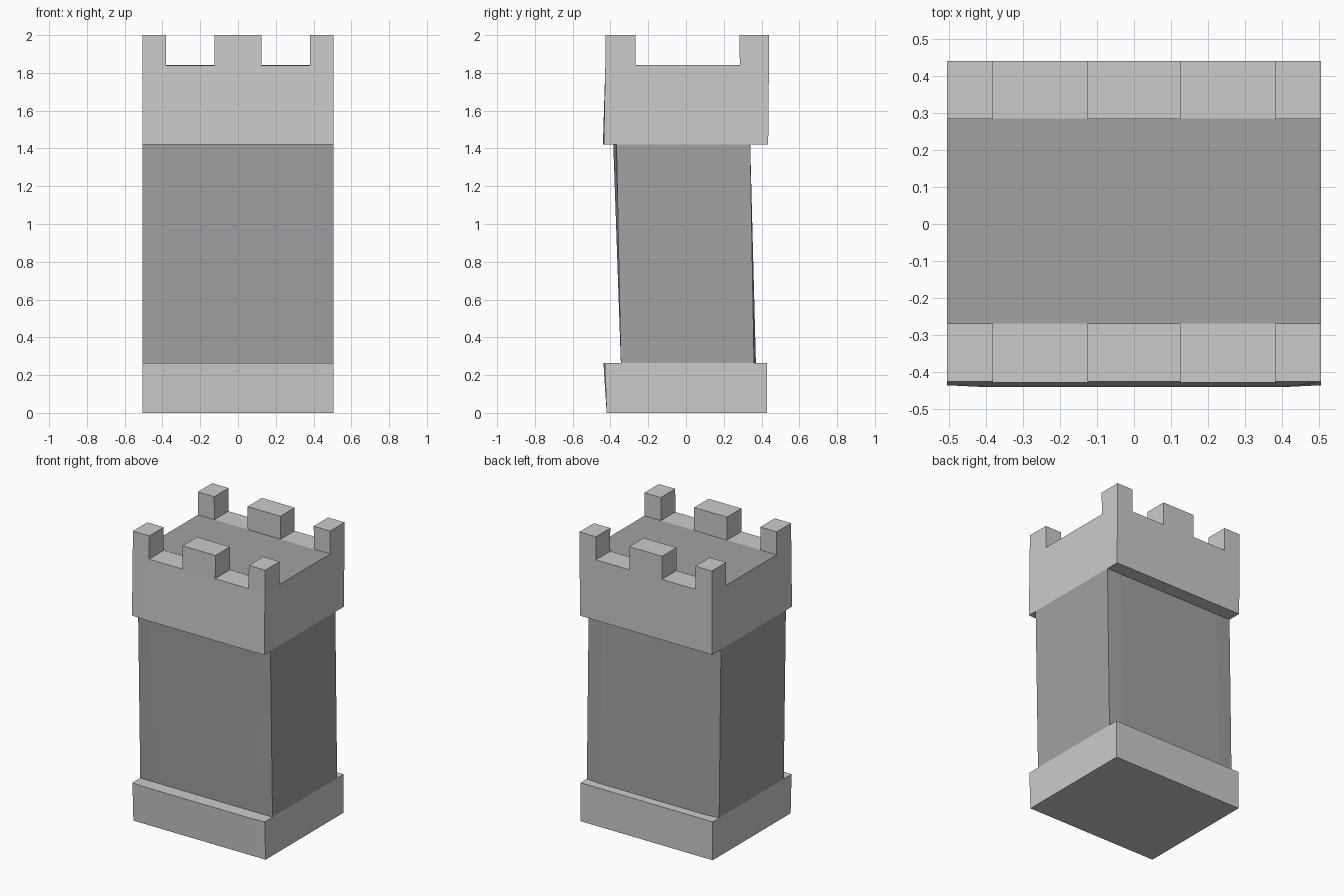
import bpy, bmesh

if "Cube" in bpy.data.objects:
    bpy.data.objects.remove(bpy.data.objects["Cube"])

dark = bpy.data.materials.new("dark_stone")
dark.diffuse_color = (0.36, 0.36, 0.37, 1)
dark.use_nodes = True
dark.node_tree.nodes["Principled BSDF"].inputs["Base Color"].default_value = dark.diffuse_color


def loft(name, rings, mat=None):
    """Closed flat-faced solid through equally sized point rings, bottom to top."""
    bm = bmesh.new()
    loops = [[bm.verts.new(p) for p in ring] for ring in rings]
    for a, b in zip(loops, loops[1:]):
        for i in range(len(a)):
            j = (i + 1) % len(a)
            bm.faces.new((a[i], a[j], b[j], b[i]))
    bm.faces.new(loops[0][::-1])
    bm.faces.new(loops[-1])
    bmesh.ops.recalc_face_normals(bm, faces=bm.faces)
    mesh = bpy.data.meshes.new(name)
    bm.to_mesh(mesh)
    bm.free()
    obj = bpy.data.objects.new(name, mesh)
    bpy.context.collection.objects.link(obj)
    if mat:
        mesh.materials.append(mat)
    return obj


W, M = 0.505, 0.40  # half width, and where the slight bulge flattens out


def ring(z, front, front_mid, back, back_mid):
    return [(-W, front, z), (-M, front_mid, z), (M, front_mid, z), (W, front, z),
            (W, back, z), (M, back_mid, z), (-M, back_mid, z), (-W, back, z)]


def rect(x0, x1, y0, y1, z):
    return [(x0, y0, z), (x1, y0, z), (x1, y1, z), (x0, y1, z)]


# plinth, leaning shaft and overhanging crown
loft("plinth", [ring(0, -0.42, -0.42, 0.43, 0.43),
                ring(0.265, -0.43, -0.437, 0.43, 0.43)])
loft("shaft", [ring(0.265, -0.345, -0.345, 0.36, 0.37),
               ring(1.42, -0.368, -0.385, 0.34, 0.34)], dark)
loft("crown", [ring(1.42, -0.435, -0.44, 0.435, 0.435),
               ring(1.84, -0.427, -0.427, 0.439, 0.439)])

# dark roof deck, almost flush with the crown
loft("roof_deck", [rect(-W, W, -0.268, 0.285, 1.84),
                   rect(-W, W, -0.268, 0.285, 1.841)], dark)

# battlements along the front and back
for side, y in (("front", (-0.427, -0.268, -0.425, -0.268)),
                ("back", (0.285, 0.439, 0.283, 0.44))):
    for label, x0, x1 in (("left", -W, -0.38), ("middle", -0.125, 0.125), ("right", 0.38, W)):
        loft(f"{side}_{label}_merlon", [rect(x0, x1, y[0], y[1], 1.84),
                                        rect(x0, x1, y[2], y[3], 2.0)])
